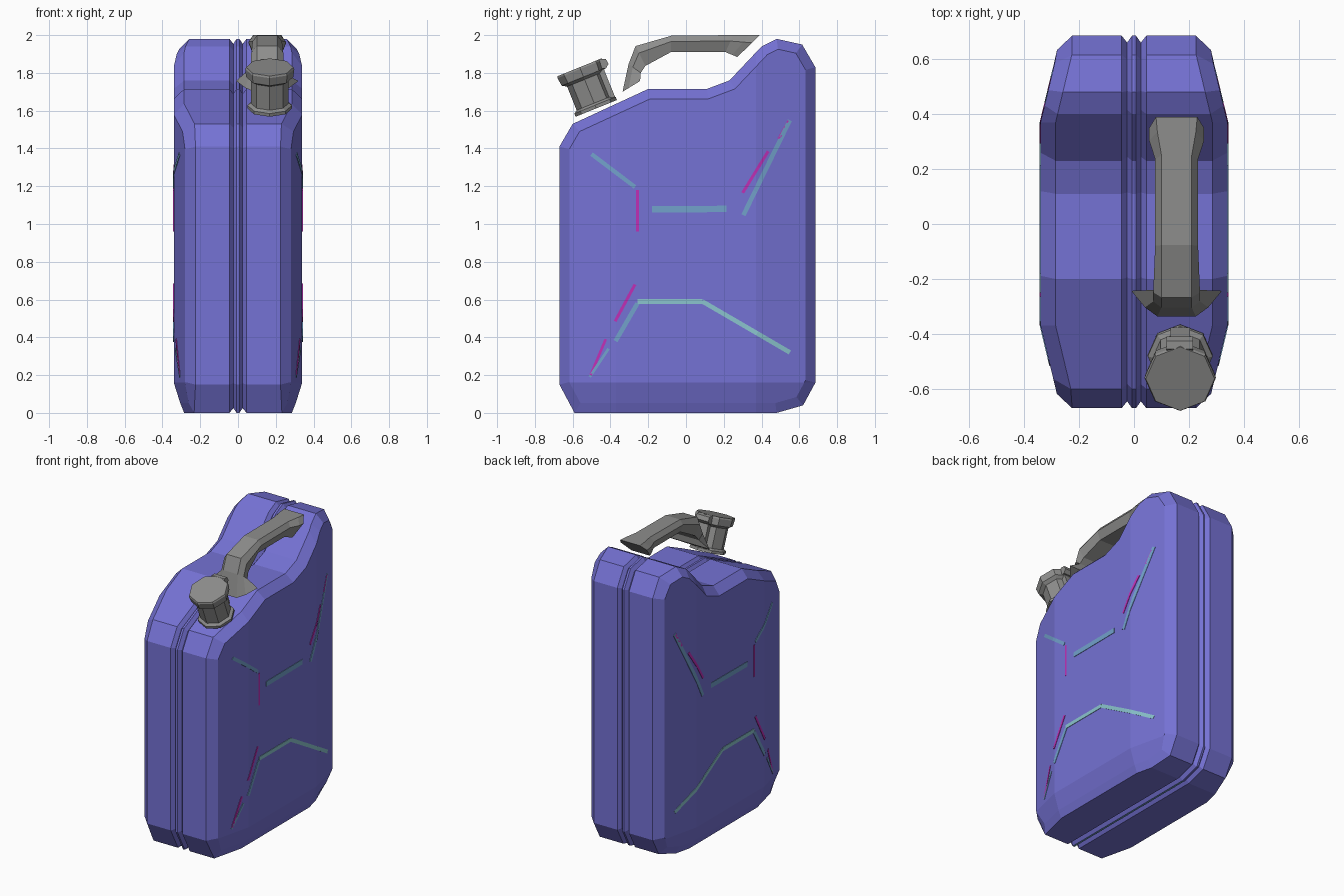
import bpy, bmesh, math
from mathutils import Vector, Matrix

if "Cube" in bpy.data.objects:
    bpy.data.objects.remove(bpy.data.objects["Cube"])


def material(name, rgb):
    m = bpy.data.materials.new(name)
    m.diffuse_color = (*rgb, 1)
    m.use_nodes = True
    m.node_tree.nodes["Principled BSDF"].inputs["Base Color"].default_value = m.diffuse_color
    return m


BLUE = material("violet_blue", (0.178, 0.168, 0.66))
GREY = material("metal_grey", (0.27, 0.27, 0.265))
TEAL = material("soft_teal", (0.17, 0.36, 0.60))
MINT = material("pale_mint", (0.26, 0.56, 0.62))
PINK = material("magenta", (0.52, 0.03, 0.47))


def finish(bm, name, *mats):
    bmesh.ops.recalc_face_normals(bm, faces=bm.faces)
    me = bpy.data.meshes.new(name)
    bm.to_mesh(me)
    bm.free()
    for m in mats:
        me.materials.append(m)
    ob = bpy.data.objects.new(name, me)
    bpy.context.collection.objects.link(ob)
    return ob


def loft(bm, rings):
    """Skin equal-length rings of points and cap both ends."""
    vs = [[bm.verts.new(p) for p in r] for r in rings]
    n = len(vs[0])
    for a, b in zip(vs, vs[1:]):
        for i in range(n):
            j = (i + 1) % n
            bm.faces.new((a[i], a[j], b[j], b[i]))
    bm.faces.new(vs[0])
    bm.faces.new(vs[-1])


def inset(pts, d):
    """Mitred inward offset of a counter-clockwise outline."""
    out = []
    for i, p in enumerate(pts):
        p = Vector(p)
        a = (p - Vector(pts[i - 1])).normalized()
        b = (Vector(pts[(i + 1) % len(pts)]) - p).normalized()
        na, nb = Vector((-a.y, a.x)), Vector((-b.y, b.x))
        out.append(p + (na + nb) * d / (1 + na.dot(nb)))
    return out


def bow(y, z, panel=True):
    """How far the broad side falls back towards its edges."""
    d = 0.06 * min(1, max(0, (abs(y) - 0.37) / 0.25))
    return d + (0.03 * max(0, (0.16 - z) / 0.095) if panel else 0)


# Can body: side outline skinned across the width, with a double groove seam
outline = [(-0.67, 0.15), (-0.59, 0), (0.48, 0), (0.62, 0.04), (0.685, 0.16),
           (0.685, 1.83), (0.615, 1.95), (0.48, 1.98), (0.40, 1.94),
           (0.23, 1.76), (0.11, 1.715), (-0.20, 1.715), (-0.60, 1.53), (-0.67, 1.41)]
half = [(0.34, 0.052), (0.285, 0), (0.045, 0), (0.025, 0.025), (0.007, 0)]
layers = half + [(-x, d) for x, d in reversed(half)]
bm = bmesh.new()
loft(bm, [[(x, p.x, p.y) for p in inset(outline, d)] for x, d in layers])
for co, no in (((0, 0.37, 0), (0, 1, 0)), ((0, -0.37, 0), (0, 1, 0)), ((0, 0, 0.16), (0, 0, 1))):
    bmesh.ops.bisect_plane(bm, geom=bm.verts[:] + bm.edges[:] + bm.faces[:],
                           plane_co=co, plane_no=no, dist=1e-5)
for v in bm.verts:
    if abs(v.co.x) > 0.1:
        v.co.x -= math.copysign(bow(v.co.y, v.co.z, abs(v.co.x) > 0.3), v.co.x)
# seam ridge under the base is teal
for f in bm.faces:
    c = f.calc_center_median()
    if abs(c.x) < 0.005 and c.z < 0.01:
        f.material_index = 1
finish(bm, "can_body", BLUE, TEAL)

# Thin painted strips on both broad sides: start, end, width
strips = {
    "teal_strips": (TEAL, [(-.50, 1.37, -.27, 1.196, .022), (-.18, 1.077, .215, 1.08, .034),
                           (.304, 1.047, .55, 1.55, .024), (-.51, .19, -.41, .34, .014),
                           (-.373, .38, -.257, .58, .024)]),
    "mint_strips": (MINT, [(-.257, .59, .087, .59, .026), (.087, .59, .55, .32, .024)]),
    "magenta_strips": (PINK, [(-.257, 1.18, -.257, .96, .014), (.30, 1.165, .435, 1.385, .016),
                              (.49, 1.45, .545, 1.55, .014), (-.375, .485, -.27, .68, .016),
                              (-.505, .20, -.425, .39, .014)]),
}
for name, (mat, items) in strips.items():
    bm = bmesh.new()
    for side in (1, -1):
        for y0, z0, y1, z1, w in items:
            a, b = Vector((y0, z0)), Vector((y1, z1))
            d = (b - a).normalized()
            n = Vector((-d.y, d.x)) * w / 2
            rings = []
            for k in range(9):
                p = a.lerp(b, k / 8)
                corners = [(p + n, 0.003), (p - n, 0.003), (p - n, -0.003), (p + n, -0.003)]
                rings.append([(side * (0.34 - bow(q.x, q.y) + h), q.x, q.y) for q, h in corners])
            loft(bm, rings)
    finish(bm, name, mat)

# Carry handle: six-sided section swept along stations
# outer y, z, inner y, z, then half widths at outer, middle and inner edge
HX = 0.155
stations = [(-.336, 1.70, -.243, 1.757, .07, .115, .165),
            (-.304, 1.847, -.240, 1.80, .055, .085, .085),
            (-.267, 1.942, -.215, 1.837, .055, .085, .075),
            (-.077, 1.997, -.08, 1.91, .055, .078, .055),
            (.25, 2.0, .209, 1.91, .055, .078, .055),
            (.335, 2.0, .245, 1.895, .07, .10, .065),
            (.39, 2.0, .272, 1.884, .075, .10, .07)]
bm = bmesh.new()
rings = []
for yo, zo, yi, zi, wo, wm, wi in stations:
    o, i = Vector((0, yo, zo)), Vector((0, yi, zi))
    m = o.lerp(i, 0.35)
    rings.append([p + Vector((HX + w, 0, 0)) for p, w in
                  ((o, wo), (m, wm), (i, wi), (i, -wi), (m, -wm), (o, -wo))])
loft(bm, rings)
finish(bm, "carry_handle", GREY)

# Tilted filler spout with its cap: eight-sided lathe
tilt = Matrix.Translation((0.168, -0.475, 1.612)) @ Matrix.Rotation(math.radians(22), 4, 'X')
bm = bmesh.new()
rings = []
for r, h in ((.118, 0), (.118, .018), (.10, .03), (.10, .165), (.125, .18), (.13, .225), (.125, .235)):
    rings.append([tilt @ Vector((r * math.sin(k * math.pi / 4), r * math.cos(k * math.pi / 4), h))
                  for k in range(8)])
loft(bm, rings)
finish(bm, "filler_spout", GREY)

# Latch pin and hinge plate at the back of the cap
bm = bmesh.new()
loft(bm, [[(x, -0.44 + .03 * math.cos(k * math.pi / 3), 1.848 + .03 * math.sin(k * math.pi / 3))
           for k in range(6)] for x in (0.118, 0.215)])
finish(bm, "latch_pin", GREY)
bm = bmesh.new()
bmesh.ops.create_cube(bm, size=1, matrix=tilt @ Matrix.Translation((0, 0.10, 0.11))
                      @ Matrix.Diagonal((0.07, 0.03, 0.18, 1)))
finish(bm, "hinge_plate", GREY)
